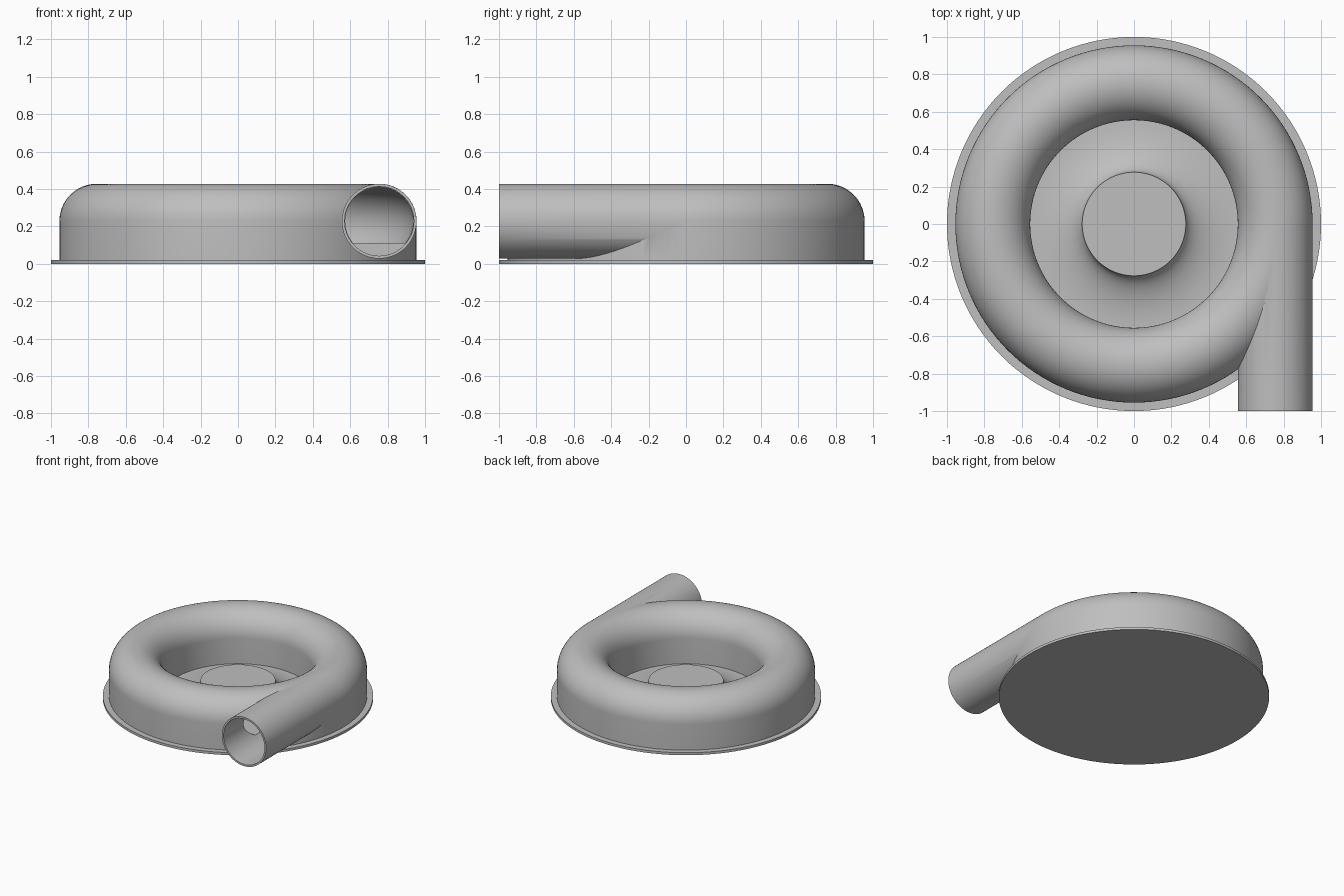
import bpy
import bmesh
from math import pi, sin, cos, radians
from mathutils import Matrix

cube = bpy.data.objects.get("Cube")
if cube:
    bpy.data.objects.remove(cube, do_unlink=True)

STEPS = 128
RING, MID, TUBE, BORE = 0.755, 0.228, 0.2, 0.185
FLOOR, FLANGE = 0.11, 0.02

metal = bpy.data.materials.new("cast_grey")
metal.use_nodes = True
grey = (0.52, 0.52, 0.52, 1)
metal.diffuse_color = grey
metal.node_tree.nodes["Principled BSDF"].inputs["Base Color"].default_value = grey


def finish(name, bm):
    bmesh.ops.recalc_face_normals(bm, faces=bm.faces)
    mesh = bpy.data.meshes.new(name)
    bm.to_mesh(mesh)
    bm.free()
    mesh.materials.append(metal)
    obj = bpy.data.objects.new(name, mesh)
    bpy.context.collection.objects.link(obj)
    return obj


def lathe(name, profile, closed=False):
    """Spin (radius, height) points about the z axis."""
    bm = bmesh.new()
    verts = [bm.verts.new((r, 0, z)) for r, z in profile]
    edges = [bm.edges.new(pair) for pair in zip(verts, verts[1:])]
    if closed:
        edges.append(bm.edges.new((verts[-1], verts[0])))
    bmesh.ops.spin(bm, geom=verts + edges, cent=(0, 0, 0), axis=(0, 0, 1),
                   angle=2 * pi, steps=STEPS, use_merge=True)
    bmesh.ops.remove_doubles(bm, verts=bm.verts, dist=1e-5)
    return finish(name, bm)


def pipe(name, radius, y0, y1):
    bm = bmesh.new()
    place = (Matrix.Translation((RING, (y0 + y1) / 2, MID))
             @ Matrix.Rotation(pi / 2, 4, "X"))
    bmesh.ops.create_cone(bm, cap_ends=True, segments=96, radius1=radius,
                          radius2=radius, depth=y1 - y0, matrix=place)
    return finish(name, bm)


def combine(target, other, operation):
    mod = target.modifiers.new(operation.lower(), "BOOLEAN")
    mod.operation, mod.object, mod.solver = operation, other, "EXACT"
    bpy.ops.object.select_all(action="DESELECT")
    bpy.context.view_layer.objects.active = target
    target.select_set(True)
    bpy.ops.object.modifier_apply(modifier=mod.name)
    bpy.data.objects.remove(other, do_unlink=True)


def arc(radius, start, end, count):
    angles = [radians(start + (end - start) * i / count) for i in range(count + 1)]
    return [(RING + radius * cos(a), MID + radius * sin(a)) for a in angles]


# Scroll housing: straight walls under a rounded crown
housing = lathe("scroll_housing",
                [(RING + TUBE, FLANGE - 0.005)] + arc(TUBE, 0, 180, 32)
                + [(RING - TUBE, FLANGE - 0.005)], closed=True)

# Tangential outlet, joined to the scroll and hollowed out
combine(housing, pipe("outlet", TUBE - 0.0005, -1, 0), "UNION")
inner = BORE - 0.003
start = -radians(0) - 40
cavity = lathe("cavity", [p for p in arc(inner, start, 180 - start, 48)
                          if p[1] > FLOOR], closed=True)
combine(housing, cavity, "DIFFERENCE")
combine(housing, pipe("bore", BORE, -1.1, 0), "DIFFERENCE")

# Round base flange
flange = lathe("base_flange", [(0, 0), (1, 0), (1, FLANGE), (0, FLANGE)])

# Central hub with a concave flare down to the flange
HUB_R, HUB_Z = 0.277, 0.145
span, rise = RING - TUBE - HUB_R, HUB_Z - FLANGE - 0.002
flare = [(HUB_R + span * (1 - cos(t)), HUB_Z - rise * sin(t))
         for t in [pi / 2 * i / 20 for i in range(21)]]
hub = lathe("hub", [(0, HUB_Z)] + flare)

for obj in (housing, flange, hub):
    bpy.ops.object.select_all(action="DESELECT")
    obj.select_set(True)
    bpy.context.view_layer.objects.active = obj
    bpy.ops.object.shade_smooth_by_angle(angle=radians(30))
